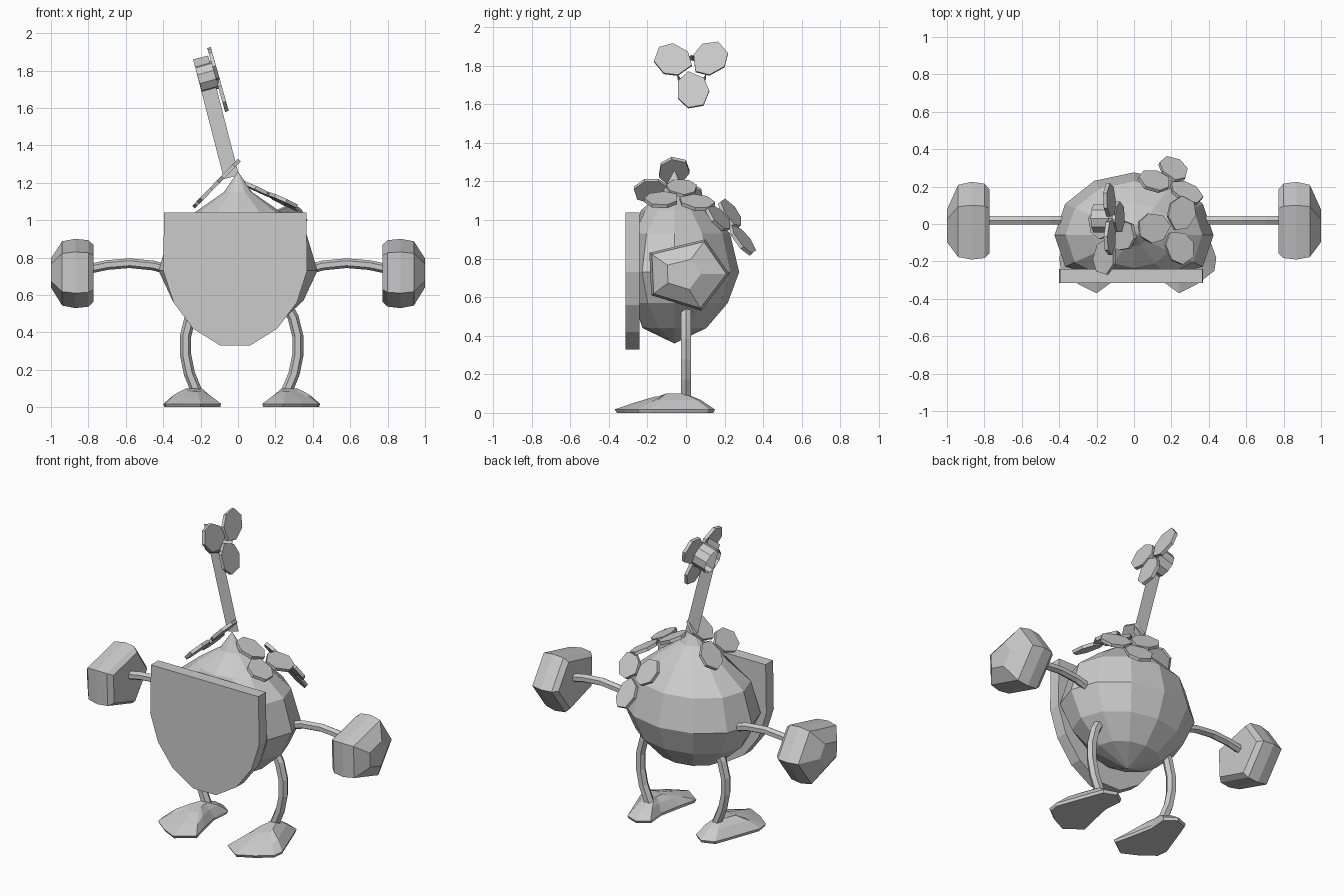
import bpy, bmesh, math
from mathutils import Vector

if "Cube" in bpy.data.objects:
    bpy.data.objects.remove(bpy.data.objects["Cube"])

grey = bpy.data.materials.new("plain_grey")
grey.diffuse_color = (0.6, 0.6, 0.6, 1)
grey.use_nodes = True
grey.node_tree.nodes["Principled BSDF"].inputs["Base Color"].default_value = grey.diffuse_color


def finish(name, bm):
    bmesh.ops.recalc_face_normals(bm, faces=bm.faces)
    me = bpy.data.meshes.new(name)
    bm.to_mesh(me)
    bm.free()
    me.materials.append(grey)
    ob = bpy.data.objects.new(name, me)
    bpy.context.collection.objects.link(ob)
    return ob


def loft(name, rings, cap=True):
    """Skin a list of equal-length point rings."""
    bm = bmesh.new()
    vs = [[bm.verts.new(p) for p in r] for r in rings]
    for a, b in zip(vs, vs[1:]):
        for i in range(len(a)):
            j = (i + 1) % len(a)
            bm.faces.new((a[i], a[j], b[j], b[i]))
    if cap:
        bm.faces.new(vs[0])
        bm.faces.new(vs[-1])
    bmesh.ops.remove_doubles(bm, verts=bm.verts, dist=0.0005)
    return finish(name, bm)


def tube(name, path, r, sides=6):
    """Limb swept along a path lying in an xz plane."""
    pts = [Vector(p) for p in path]
    rings = []
    for i, p in enumerate(pts):
        t = (pts[min(i + 1, len(pts) - 1)] - pts[max(i - 1, 0)]).normalized()
        u = Vector((0, 1, 0))
        w = t.cross(u)
        angles = [2 * math.pi * (k + 0.5) / sides for k in range(sides)]
        rings.append([p + r * (math.cos(a) * u + math.sin(a) * w) for a in angles])
    return loft(name, rings)


def petals(name, centre, normal, start, tilt=0.0, size=1.0):
    """Three flat petals around a centre; start is the first petal's angle."""
    c, n = Vector(centre), Vector(normal).normalized()
    up = (Vector((0, 0, 1)) - n * n.z).normalized()
    side = up.cross(n)
    outline = [(0.01, -0.02), (0.06, -0.075), (0.15, -0.08), (0.205, -0.03),
               (0.195, 0.05), (0.12, 0.085), (0.05, 0.06)]
    for k in range(3):
        a = math.radians(start + 120 * k)
        d = (side * math.cos(a) + up * math.sin(a))
        e = n.cross(d)
        d = (d * math.cos(tilt) + n * math.sin(tilt))
        m = d.cross(e)
        ring = [c + size * (d * s + e * t) for s, t in outline]
        loft(f"{name}_{k + 1}", [[p - m * 0.01 for p in ring], [p + m * 0.01 for p in ring]])


# Round body drawn up to a point, flattened behind the shield
profile = [(0.36, 0), (0.44, 0.21), (0.57, 0.35), (0.73, 0.425), (0.93, 0.365),
           (1.05, 0.22), (1.15, 0.075), (1.26, 0)]
loft("body", [[(r * math.cos(i * math.pi / 6), max(-0.27, -0.06 + 0.79 * r * math.sin(i * math.pi / 6)), z)
               for i in range(12)] for z, r in profile], cap=False)

# Shield plate on the front
half = [(0.08, 0.33), (0.225, 0.42), (0.33, 0.56), (0.385, 0.73), (0.38, 1.04)]
edge = [(x - 0.015, z) for x, z in half] + [(-x - 0.015, z) for x, z in reversed(half)]
loft("shield", [[(x, y, z) for x, z in edge] for y in (-0.315, -0.24)])

fist = [(-0.19, 0.83), (0.1, 0.9), (0.225, 0.72), (0.08, 0.53), (-0.18, 0.61)]
sole = [(0.24, -0.37), (0.34, -0.32), (0.43, -0.25), (0.44, -0.18), (0.40, -0.07), (0.36, 0.04),
        (0.33, 0.12), (0.25, 0.15), (0.18, 0.10), (0.19, -0.02), (0.16, -0.17), (0.13, -0.29)]

for s, word in ((1, "right"), (-1, "left")):
    # Arched arm
    tube(f"{word}_arm", [(s * x, 0.02, z) for x, z in
                         ((0.34, 0.725), (0.45, 0.757), (0.58, 0.77), (0.70, 0.76), (0.82, 0.735))], 0.026)
    # Chunky faceted hand
    loft(f"{word}_hand", [[(s * x, cy + k * (y - cy), 0.72 + k * (z - 0.72)) for y, z in fist]
                          for x, k, cy in ((0.772, 0.82, 0), (0.80, 0.96, 0), (0.87, 1, 0),
                                           (0.94, 0.93, 0), (1.0, 0.42, -0.03))])
    # Bowed leg
    ox = 0.02
    tube(f"{word}_leg", [(ox + s * x, 0, z) for x, z in
                         ((0.23, 0.56), (0.275, 0.48), (0.30, 0.38), (0.30, 0.28), (0.28, 0.18), (0.235, 0.07))], 0.03)
    # Shoe: flat sole, sloping sides, rounded top
    rings = []
    for k, z in ((0.96, 0), (1, 0.018), (0.66, 0.068), (0.3, 0.1)):
        rings.append([(ox + s * (0.265 + k * (x - 0.285) - ox + 0.02 * k), -0.07 + k * (y + 0.07),
                       z - (0.015 if z > 0.05 and y < -0.2 else 0)) for x, y in sole])
    loft(f"{word}_foot", rings)

# Flat stem rising to one side
bm = bmesh.new()
bm.faces.new([bm.verts.new(p) for p in
              ((-0.075, 0, 1.22), (0.005, 0, 1.24), (-0.16, 0, 1.88), (-0.24, 0, 1.86))])
finish("stem", bm)

# Flower head: open ring with three petals on its outer side
axis = Vector((0.96, 0, 0.27))
centre = Vector((-0.115, 0.03, 1.78))
up = Vector((-0.27, 0, 0.96))
rings = [[centre + axis * d + 0.078 * (math.cos(a) * up + math.sin(a) * Vector((0, 1, 0)))
          for a in (2 * math.pi * k / 10 for k in range(10))] for d in (-0.1, 0)]
loft("flower_ring", rings, cap=False)
petals("flower_petal", centre, axis, 0 + 33, 0.0, 1.0)

# Leaf clusters on the shoulders and back
petals("left_leaf", (-0.13, -0.08, 1.18), (-0.72, 0, 0.7), 100, 0.0, 0.95)
petals("right_leaf", (0.20, -0.03, 1.12), (0.42, 0.05, 0.9), 80, 0.0, 0.95)
petals("back_leaf", (0.2, 0.23, 0.98), (0.35, 0.75, 0.6), 40, 0.0, 0.95)
